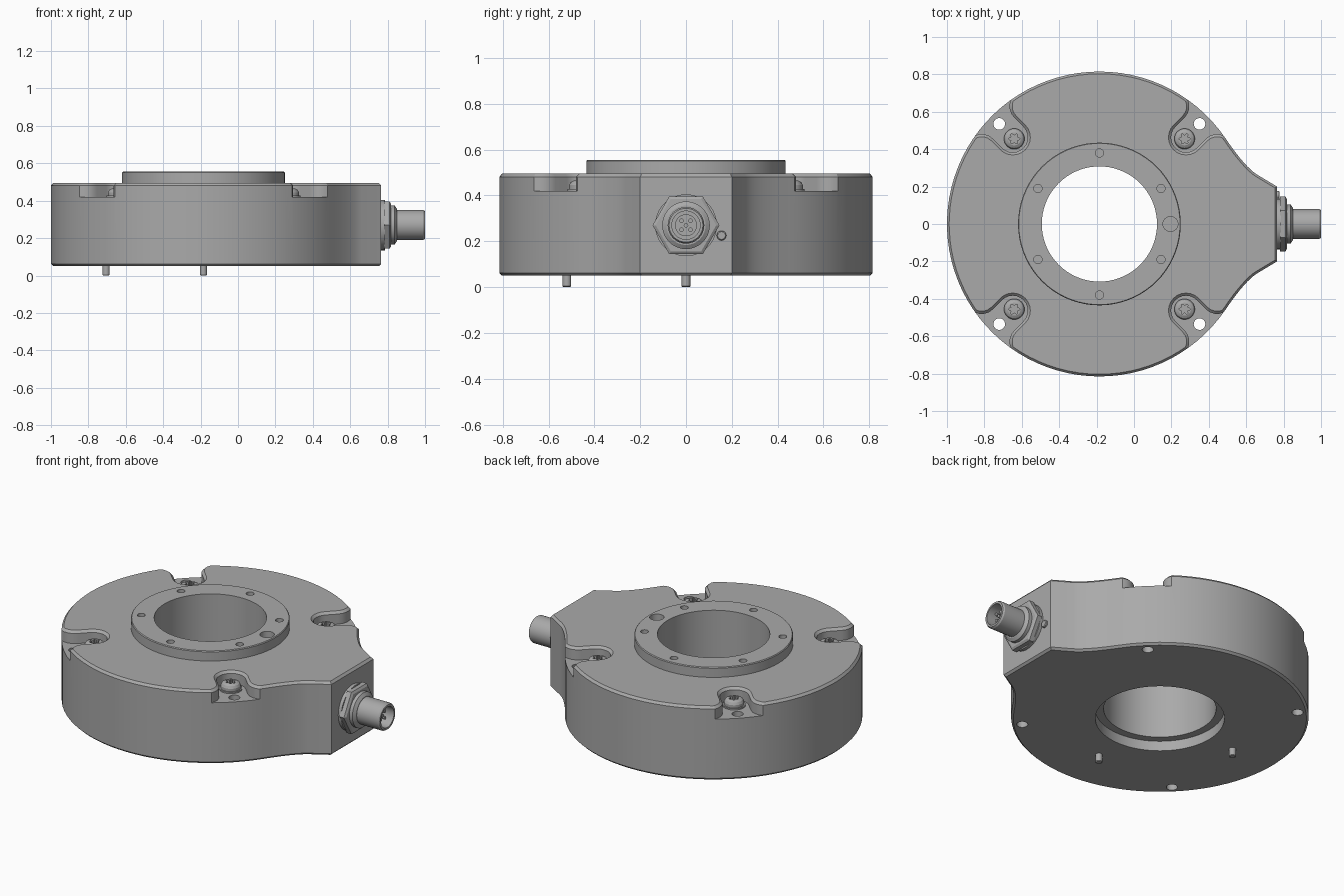
import bpy, bmesh
from math import sin, cos, pi, radians, sqrt
from mathutils import Vector

old = bpy.data.objects.get("Cube")
if old:
    bpy.data.objects.remove(old, do_unlink=True)

CX = -0.185      # centre of the round housing
R = 0.815        # housing radius
FLOOR = 0.42     # floor of the screw pockets
TOP = 0.495      # top of the housing
PORT_Z = 0.27    # connector height

grey = bpy.data.materials.new("metal grey")
grey.use_nodes = True
colour = (0.40, 0.40, 0.40, 1)
grey.diffuse_color = colour
grey.node_tree.nodes["Principled BSDF"].inputs["Base Color"].default_value = colour


def circle(r, n=48, x=0.0, y=0.0, phase=0.0):
    return [(x + r * cos(phase + 2 * pi * i / n), y + r * sin(phase + 2 * pi * i / n))
            for i in range(n)]


def inset(outline, d):
    """Move a counter-clockwise outline inwards by d, with mitred corners."""
    pts = [Vector(p) for p in outline]
    out = []
    for i, p in enumerate(pts):
        a = (p - pts[i - 1]).normalized()
        b = (pts[(i + 1) % len(pts)] - p).normalized()
        na, nb = Vector((-a.y, a.x)), Vector((-b.y, b.x))
        out.append(p + (na + nb) * d / (1 + na.dot(nb)))
    return out


def prism(name, outline, levels, along_x=False):
    """Loft an outline through (height, inset) levels and cap both ends."""
    bm = bmesh.new()
    rings = []
    for h, d in levels:
        rings.append([bm.verts.new((h, p[0], p[1] + PORT_Z) if along_x else (p[0], p[1], h))
                      for p in inset(outline, d)])
    n = len(outline)
    for lo, hi in zip(rings, rings[1:]):
        for i in range(n):
            j = (i + 1) % n
            bm.faces.new((lo[i], lo[j], hi[j], hi[i]))
    bm.faces.new(rings[0][::-1])
    bm.faces.new(rings[-1])
    mesh = bpy.data.meshes.new(name)
    bm.to_mesh(mesh)
    bm.free()
    mesh.materials.append(grey)
    obj = bpy.data.objects.new(name, mesh)
    bpy.context.collection.objects.link(obj)
    smooth(obj)
    return obj


def smooth(obj):
    bpy.ops.object.select_all(action='DESELECT')
    obj.select_set(True)
    bpy.context.view_layer.objects.active = obj
    bpy.ops.object.shade_smooth_by_angle(angle=radians(28))


def cut(obj, cutters):
    for c in cutters:
        mod = obj.modifiers.new("cut", 'BOOLEAN')
        mod.operation, mod.solver, mod.object = 'DIFFERENCE', 'EXACT', c
        bpy.context.view_layer.objects.active = obj
        bpy.ops.object.modifier_apply(modifier=mod.name)
        bpy.data.objects.remove(c, do_unlink=True)
    smooth(obj)


# Housing outline: round body blending into a flat connector face
def blend(t):
    p0 = Vector((CX + R * cos(radians(34)), R * sin(radians(34))))
    p1, p2 = Vector((0.595, 0.302)), Vector((0.66, 0.263))
    return p0 * (1 - t) ** 2 + p1 * 2 * t * (1 - t) + p2 * t * t


upper = [(0.765, 0.2)] + [tuple(blend(1 - i / 8)) for i in range(8)]
upper += [(CX + R * cos(radians(a)), R * sin(radians(a))) for a in range(34, 180, 4)]
lower = [(x, -y) for x, y in reversed(upper)]
body = prism("housing", upper + [(CX - R, 0)] + lower,
             [(0.05, 0.012), (0.062, 0), (TOP - 0.014, 0), (TOP, 0.012)])

# Pocket outline along a diagonal: round inner end, straight slot, flared mouth
W = 0.08
side = [(0.655 - W * sin(a * pi / 12), W * cos(a * pi / 12)) for a in range(7)][::-1]
flare = [(0.725 + 0.085 * sin(a * pi / 10), W + 0.085 * (1 - cos(a * pi / 10)))
         for a in range(6)]
half = side + flare + [(0.9, 0.18)]
pocket = [(u, -v) for u, v in half] + half[:0:-1]

cutters, screws = [], []
s = sqrt(0.5)
for k, name in enumerate(("back_right", "back_left", "front_left", "front_right")):
    c, d = cos(pi / 4 + k * pi / 2), sin(pi / 4 + k * pi / 2)
    turned = [(CX + u * c - v * d, u * d + v * c) for u, v in pocket]
    cutters.append(prism("pocket_cutter", turned,
                         [(FLOOR, 0), (TOP - 0.014, 0), (TOP + 0.006, -0.02)]))
    cutters.append(prism("mount_cutter", circle(0.031, 24, CX + 0.757 * c, 0.757 * d),
                         [(0, 0), (0.6, 0)]))
    # Screw with a domed head and a six-lobed socket
    x, y = CX + 0.644 * c, 0.644 * d
    screw = prism("screw_" + name, circle(0.055, 32, x, y),
                  [(FLOOR - 0.01, 0), (0.445, 0), (0.458, 0.007), (0.465, 0.02)])
    star = [(x + r * cos(a), y + r * sin(a)) for r, a in
            ((0.024 + 0.006 * cos(i * pi / 4), i * pi / 24) for i in range(48))]
    cut(screw, [prism("socket_cutter", star, [(0.44, 0), (0.5, 0)])])
    prism("washer_" + name, circle(0.063, 32, x, y), [(FLOOR - 0.01, 0), (0.428, 0)])

# Bore with a wider recess underneath
cutters.append(prism("bore_cutter", circle(0.308, 72, CX), [(0, 0), (0.6, 0)]))
cutters.append(prism("recess_cutter", circle(0.354, 72, CX), [(0, 0), (0.11, 0)]))
cut(body, cutters)

# Raised hub ring with six bolt holes and one larger hole
ring = prism("hub_ring", circle(0.435, 72, CX), [(TOP, 0), (0.55, 0), (0.555, 0.004)])
holes = [prism("bore_cutter", circle(0.308, 72, CX), [(0.4, 0), (0.6, 0)])]
for k in range(6):
    a = pi / 6 + k * pi / 3
    holes.append(prism("bolt_cutter", circle(0.022, 20, CX + 0.38 * cos(a), 0.38 * sin(a)),
                       [(0.505, 0), (0.6, 0)]))
holes.append(prism("dowel_cutter", circle(0.04, 24, CX + 0.38), [(0.505, 0), (0.6, 0)]))
cut(ring, holes)

# Locating pins underneath
for name, x, y in (("side_pin", CX - 0.52, 0), ("front_pin", CX, -0.52)):
    prism(name, circle(0.019, 20, x, y), [(0, 0.004), (0.004, 0), (0.06, 0)])

# Connector: washer, hex nut, collar and hollow barrel
prism("port_washer", circle(0.135), [(0.755, 0), (0.785, 0)], True)
prism("port_nut", circle(0.146, 6), [(0.78, 0), (0.81, 0), (0.818, 0.012)], True)
prism("port_collar", circle(0.104), [(0.81, 0), (0.838, 0), (0.85, 0.018)], True)
barrel = prism("port_barrel", circle(0.08, 32), [(0.84, 0), (0.99, 0), (1.0, 0.006)], True)
cut(barrel, [prism("socket_cutter", circle(0.062, 32), [(0.9, 0), (1.1, 0)], True)])
prism("port_insert", circle(0.048, 32), [(0.89, 0), (0.92, 0)], True)
for k in range(4):
    a = pi / 4 + k * pi / 2
    prism(f"contact_{k + 1}", circle(0.01, 12, 0.028 * cos(a), 0.028 * sin(a)),
          [(0.91, 0), (0.97, 0)], True)
prism("contact_centre", circle(0.01, 12), [(0.91, 0), (0.97, 0)], True)

# Small indicator lamp beside the connector
prism("indicator", circle(0.021, 20, 0.155, -0.045), [(0.755, 0), (0.774, 0), (0.778, 0.004)], True)
